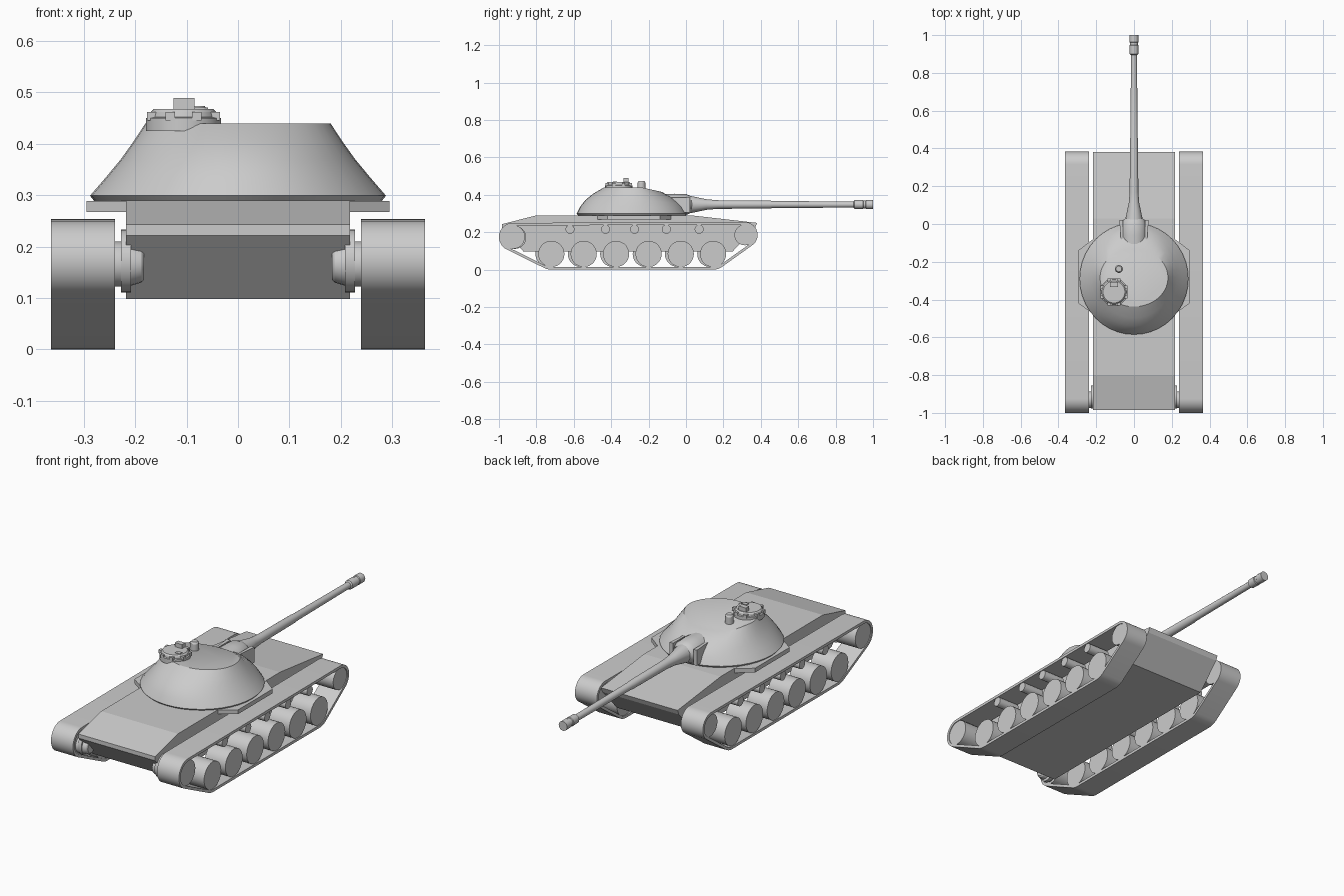
import bpy, bmesh, math
from mathutils import Vector, geometry

if "Cube" in bpy.data.objects:
    bpy.data.objects.remove(bpy.data.objects["Cube"])


def finish(name, bm, smooth=True):
    bmesh.ops.recalc_face_normals(bm, faces=bm.faces)
    me = bpy.data.meshes.new(name)
    bm.to_mesh(me)
    bm.free()
    ob = bpy.data.objects.new(name, me)
    bpy.context.collection.objects.link(ob)
    if smooth:
        bpy.ops.object.select_all(action='DESELECT')
        ob.select_set(True)
        bpy.context.view_layer.objects.active = ob
        bpy.ops.object.shade_smooth_by_angle(angle=math.radians(32))
    return ob


def loft(name, rings, smooth=True):
    """Skin equal-length closed rings of points and cap both ends."""
    bm = bmesh.new()
    rows = [[bm.verts.new(p) for p in r] for r in rings]
    n = len(rows[0])
    for a, b in zip(rows, rows[1:]):
        for i in range(n):
            bm.faces.new((a[i], a[(i + 1) % n], b[(i + 1) % n], b[i]))
    bm.faces.new(rows[0])
    bm.faces.new(rows[-1])
    return finish(name, bm, smooth)


def lathe(name, profile, centre, axis, sides=24, flat=1.0):
    """profile: (position along axis, radius); flat scales the second radius."""
    rings = []
    for d, r in profile:
        ring = []
        for i in range(sides):
            a = 2 * math.pi * i / sides
            u, v = r * math.cos(a), r * flat * math.sin(a)
            p = {'x': (d, u, v), 'y': (u, d, v), 'z': (u, v, d)}[axis]
            ring.append(Vector(centre) + Vector(p))
        rings.append(ring)
    return loft(name, rings)


def prism(name, outline, lo, hi, axis):
    put = (lambda p, h: (h, p[0], p[1])) if axis == 'x' else (lambda p, h: (p[0], p[1], h))
    return loft(name, [[put(p, h) for p in outline] for h in (lo, hi)], False)


def box(name, x, y, z):
    return prism(name, [(x[0], y[0]), (x[1], y[0]), (x[1], y[1]), (x[0], y[1])], z[0], z[1], 'z')


# Hull with sloped deck ends and undercut end plates
prism("hull", [(-0.985, 0.243), (-0.80, 0.29), (0.03, 0.29), (0.38, 0.25),
               (0.37, 0.225), (0.25, 0.098), (-0.87, 0.098), (-0.985, 0.222)],
      -0.218, 0.218, 'x')

# Turret ring plate overhanging the hull sides
prism("turret_ring_plate", [(0.21, -0.48), (0.295, -0.42), (0.295, -0.14), (0.21, -0.075),
                            (-0.21, -0.075), (-0.295, -0.14), (-0.295, -0.42), (-0.21, -0.48)],
      0.267, 0.289, 'z')

# Running gear: (y, z, radius) of the circles the track wraps
WRAP = [(-0.925, 0.175, 0.075), (0.315, 0.186, 0.068), (-0.72, 0.085, 0.085), (0.145, 0.085, 0.085)]
WHEELS = [-0.72, -0.547, -0.374, -0.20, -0.028, 0.145]
ROLLERS = [-0.62, -0.43, -0.275, -0.105, 0.07]


def track(name, x0, x1, thick=0.014, steps=40):
    pts = [(y, z, r, 2 * math.pi * i / steps) for y, z, r in WRAP for i in range(steps)]

    def at(p, inset):
        return (p[0] + (p[2] - inset) * math.cos(p[3]), p[1] + (p[2] - inset) * math.sin(p[3]))
    order = geometry.convex_hull_2d([at(p, 0) for p in pts])
    bm = bmesh.new()
    loops = [[bm.verts.new((x, *at(pts[i], t))) for i in order]
             for x, t in ((x0, 0), (x1, 0), (x1, thick), (x0, thick))]
    n = len(order)
    for k in range(4):
        a, b = loops[k], loops[(k + 1) % 4]
        for i in range(n):
            bm.faces.new((a[i], a[(i + 1) % n], b[(i + 1) % n], b[i]))
    return finish(name, bm)


for side, s in (("right", 1), ("left", -1)):
    shift = 0 if s > 0 else -0.015
    track(side + "_track", s * 0.239, s * 0.364)
    span = [s * 0.243, s * 0.36]
    for i, y in enumerate(WHEELS):
        lathe(f"{side}_road_wheel_{i + 1}", [(x, 0.07) for x in span], (0, y + shift, 0.084), 'x', 28)
    for i, y in enumerate(ROLLERS):
        lathe(f"{side}_return_roller_{i + 1}", [(x, 0.024) for x in span], (0, y, 0.216), 'x', 16)
    lathe(side + "_drive_wheel", [(x, 0.064) for x in span], (0, -0.925, 0.175), 'x', 28)
    lathe(side + "_idler_wheel", [(x, 0.056) for x in span], (0, 0.315, 0.186), 'x', 28)
    # Final drive between hull and drive wheel
    lathe(side + "_drive_hub", [(s * 0.183, 0.03), (s * 0.188, 0.036), (s * 0.215, 0.044), (s * 0.245, 0.044)],
          (0, -0.93, 0.166), 'x', 20)
    lathe(side + "_drive_flange", [(s * 0.208, 0.061), (s * 0.228, 0.061)], (0, -0.915, 0.172), 'x', 24)

# Cast turret: (z, half width, rear y, front y), roof falls toward the gun
SECTIONS = [(0.289, 0.280, -0.575, -0.002), (0.299, 0.288, -0.585, 0.005), (0.335, 0.257, -0.567, -0.012),
            (0.37, 0.228, -0.54, -0.03), (0.405, 0.203, -0.498, -0.06), (0.44, 0.18, -0.438, -0.13)]
rings = []
for z, w, y0, y1 in SECTIONS:
    ring = []
    for i in range(40):
        a = 2 * math.pi * i / 40
        y = (y0 + y1) / 2 + (y1 - y0) / 2 * math.sin(a)
        drop = max(0, y + 0.24) * 0.22 * max(0, (z - 0.33) / 0.11)
        ring.append((w * math.cos(a), y, z - drop))
    rings.append(ring)
loft("turret", rings)

# Mantlet with side cheeks, then gun with sleeve and muzzle brake
lathe("mantlet", [(-0.16, 0.062), (-0.06, 0.068), (0.0, 0.066), (0.022, 0.055), (0.035, 0.04)],
      (0, 0, 0.348), 'y', 24, 0.85)
for s in (1, -1):
    prism("mantlet_cheek", [(s * 0.058, -0.12), (s * 0.066, -0.12), (s * 0.078, 0.022), (s * 0.058, 0.022)],
          0.305, 0.385, 'z')
lathe("gun_barrel", [(-0.05, 0.048), (0.03, 0.045), (0.11, 0.028), (0.17, 0.023), (0.45, 0.021),
                     (0.46, 0.019), (0.895, 0.016), (0.90, 0.023), (0.945, 0.024), (0.948, 0.021),
                     (0.96, 0.021), (0.963, 0.024), (1.0, 0.024)], (0, 0, 0.348), 'y', 20)

# Commander's cupola with vision blocks, hatch and periscopes
cx, cy = -0.106, -0.36
lathe("cupola", [(0.425, 0.073), (0.45, 0.073), (0.452, 0.066), (0.462, 0.064), (0.468, 0.058)],
      (cx, cy, 0), 'z', 28)
for i in range(8):
    a = math.pi * (i + 0.5) / 4
    x, y = cx + 0.067 * math.cos(a), cy + 0.067 * math.sin(a)
    box(f"vision_block_{i + 1}", (x - 0.009, x + 0.009), (y - 0.009, y + 0.009), (0.445, 0.462))
box("cupola_hinge", (-0.085, -0.058), (-0.39, -0.37), (0.465, 0.471))
box("cupola_periscope", (-0.126, -0.085), (-0.333, -0.307), (0.46, 0.489))
lathe("roof_periscope", [(0.42, 0.021), (0.465, 0.021), (0.474, 0.015)], (-0.08, -0.238, 0), 'z', 16)
